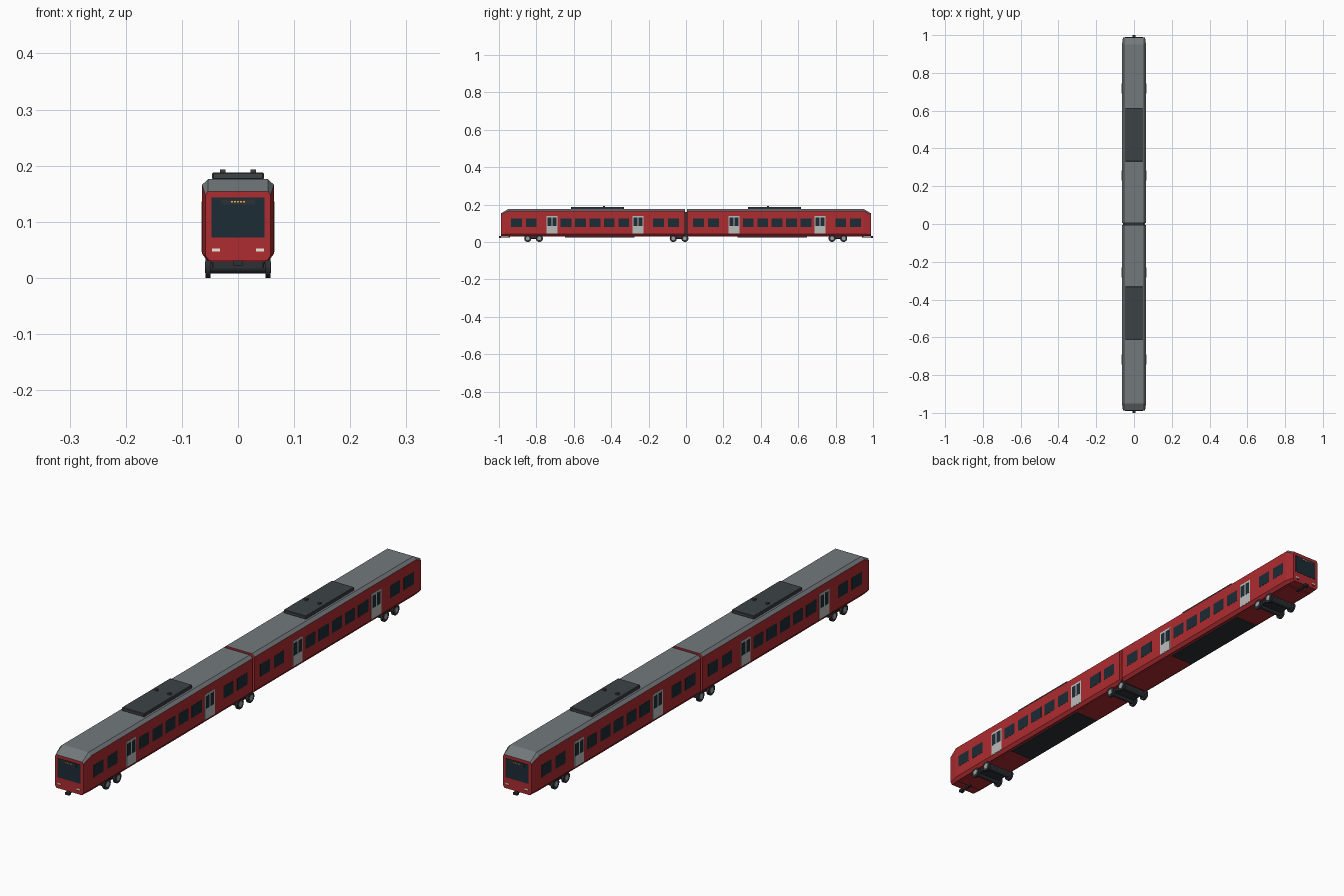
import bpy, bmesh, math
from mathutils import Vector

if "Cube" in bpy.data.objects:
    bpy.data.objects.remove(bpy.data.objects["Cube"])


def material(name, r, g, b):
    m = bpy.data.materials.new(name)
    m.diffuse_color = (r, g, b, 1)
    m.use_nodes = True
    m.node_tree.nodes["Principled BSDF"].inputs["Base Color"].default_value = m.diffuse_color
    return m


RED = material("red_paint", 0.42, 0.025, 0.03)
ROOF = material("roof_grey", 0.17, 0.19, 0.2)
DARK = material("dark_grey", 0.045, 0.055, 0.06)
BLACK = material("running_gear", 0.025, 0.03, 0.035)
GLASS = material("glass", 0.012, 0.025, 0.035)
DOOR = material("door_grey", 0.5, 0.51, 0.5)
LAMP = material("headlight", 0.85, 0.82, 0.7)
TAIL = material("tail_light", 0.5, 0.02, 0.02)
AMBER = material("amber", 0.9, 0.45, 0.05)
STEEL = material("steel", 0.35, 0.36, 0.37)


def finish(bm, name, mats):
    bmesh.ops.recalc_face_normals(bm, faces=bm.faces[:])
    me = bpy.data.meshes.new(name)
    bm.to_mesh(me)
    bm.free()
    for m in mats:
        me.materials.append(m)
    ob = bpy.data.objects.new(name, me)
    bpy.context.collection.objects.link(ob)
    return ob


def box(name, x, y, z, mat, bevel=0):
    """Box from (min, max) ranges."""
    bm = bmesh.new()
    bmesh.ops.create_cube(bm, size=1)
    for v in bm.verts:
        v.co = Vector([(a + b) / 2 + c * abs(b - a) for (a, b), c in zip((x, y, z), v.co)])
    ob = finish(bm, name, [mat])
    if bevel:
        mod = ob.modifiers.new("bevel", 'BEVEL')
        mod.width = bevel
        mod.segments = 1
    return ob


def cylinder(name, x, y, z, r, length, mat, sides=24):
    bm = bmesh.new()
    bmesh.ops.create_cone(bm, cap_ends=True, segments=sides, radius1=r, radius2=r, depth=length)
    for v in bm.verts:
        v.co = Vector((v.co.z + x, v.co.y + y, v.co.x + z))
    ob = finish(bm, name, [mat])
    for p in ob.data.polygons:
        p.use_smooth = len(p.vertices) == 4
    return ob


def span(c, half):
    return (c - half, c + half)


def car_body(name, s):
    """Lofted shell: tapered cab ring, full section, inner end."""
    full = [(0.055, 0.031), (0.064, 0.043), (0.064, 0.166), (0.053, 0.176)]
    cab = [(0.052, 0.031), (0.058, 0.039), (0.058, 0.147), (0.054, 0.154)]
    bm = bmesh.new()
    rings = []
    for y, half in ((0.988, cab), (0.95, full), (0.006, full)):
        pts = half + [(-x, z) for x, z in reversed(half)]
        rings.append([bm.verts.new((x, s * y, z)) for x, z in pts])
    for a, b in zip(rings, rings[1:]):
        for i in range(8):
            j = (i + 1) % 8
            bm.faces.new((a[i], a[j], b[j], b[i]))
    bm.faces.new(rings[0])
    bm.faces.new(rings[-1])
    bmesh.ops.recalc_face_normals(bm, faces=bm.faces[:])
    for f in bm.faces:
        f.material_index = 1 if f.normal.z > 0.25 else 0
    finish(bm, name, [RED, ROOF])


def car(label, s):
    car_body(label + "_body", s)

    # side windows and doors on both flanks
    for side, sx in (("right", 1), ("left", -1)):
        def panel(name, y, half, z, depth, mat):
            box(f"{label}_{side}_{name}", (sx * 0.0625, sx * (0.064 + depth)),
                span(s * y, half), z, mat)
        for off in (-0.42, -0.34, -0.154, -0.077, 0, 0.077, 0.154, 0.34, 0.42):
            panel("window", 0.487 + off, 0.029, (0.081, 0.126), 0.0006, GLASS)
        for off in (-0.23, 0.23):
            y = 0.487 + off
            panel("door_frame", y, 0.029, (0.044, 0.138), 0.0005, DOOR)
            for leaf in (-0.0135, 0.0135):
                panel("door_leaf", y + leaf, 0.0128, (0.046, 0.136), 0.001, DOOR)
                panel("door_window", y + leaf, 0.0105, (0.084, 0.13), 0.0014, GLASS)

    # cab front: windscreen, destination dots, lamps
    def front(name, x, z, depth, mat):
        box(f"{label}_{name}", x, (s * 0.986, s * (0.988 + depth)), z, mat)
    front("windscreen", (-0.047, 0.047), (0.072, 0.143), 0.001, GLASS)
    front("destination_panel", (-0.03, 0.03), (0.131, 0.14), 0.0015, BLACK)
    for i in range(5):
        front("destination_dot", span((i - 2) * 0.0055, 0.0018), (0.134, 0.137), 0.002, AMBER)
    for sx in (-1, 1):
        front("headlight", span(sx * 0.039, 0.007), (0.047, 0.052), 0.0015, LAMP)
        front("tail_light", span(sx * 0.038, 0.005), (0.041, 0.0445), 0.0015, TAIL)

    # coupler under the nose
    box(label + "_coupler_bar", (-0.004, 0.004), (s * 0.94, s * 0.992), (0.024, 0.03), BLACK)
    box(label + "_coupler_head", (-0.008, 0.008), (s * 0.988, s * 1.0), (0.022, 0.031), BLACK)

    # underframe and equipment box
    box(label + "_underframe", (-0.05, 0.05), (s * 0.95, s * 0.008), (0.028, 0.033), RED)
    box(label + "_underfloor_box", (-0.048, 0.048), (s * 0.648, s * 0.275), (0.025, 0.033), BLACK)

    # roof equipment
    box(label + "_roof_unit", (-0.046, 0.046), (s * 0.615, s * 0.332), (0.175, 0.188), DARK, 0.002)
    for sx in (-1, 1):
        box(label + "_roof_vent", span(sx * 0.027, 0.005), span(s * 0.438, 0.005),
            (0.187, 0.193), DARK)


def bogie(label, y):
    box(label + "_frame", (-0.047, 0.047), span(y, 0.042), (0.016, 0.03), BLACK, 0.002)
    for dy in (-0.031, 0.031):
        cylinder(label + "_axle", 0, y + dy, 0.019, 0.011, 0.1, BLACK, 16)
        for sx in (-1, 1):
            cylinder(label + "_wheel", sx * 0.0535, y + dy, 0.019, 0.019, 0.009, BLACK)
            cylinder(label + "_wheel_hub", sx * 0.058, y + dy, 0.019, 0.010, 0.002, STEEL, 16)


car("front_car", -1)
car("rear_car", 1)
bogie("front_bogie", -0.815)
bogie("middle_bogie", -0.037)
bogie("rear_bogie", 0.812)

# gangway between the cars
box("gangway", (-0.053, 0.053), (-0.01, 0.01), (0.038, 0.16), BLACK)
